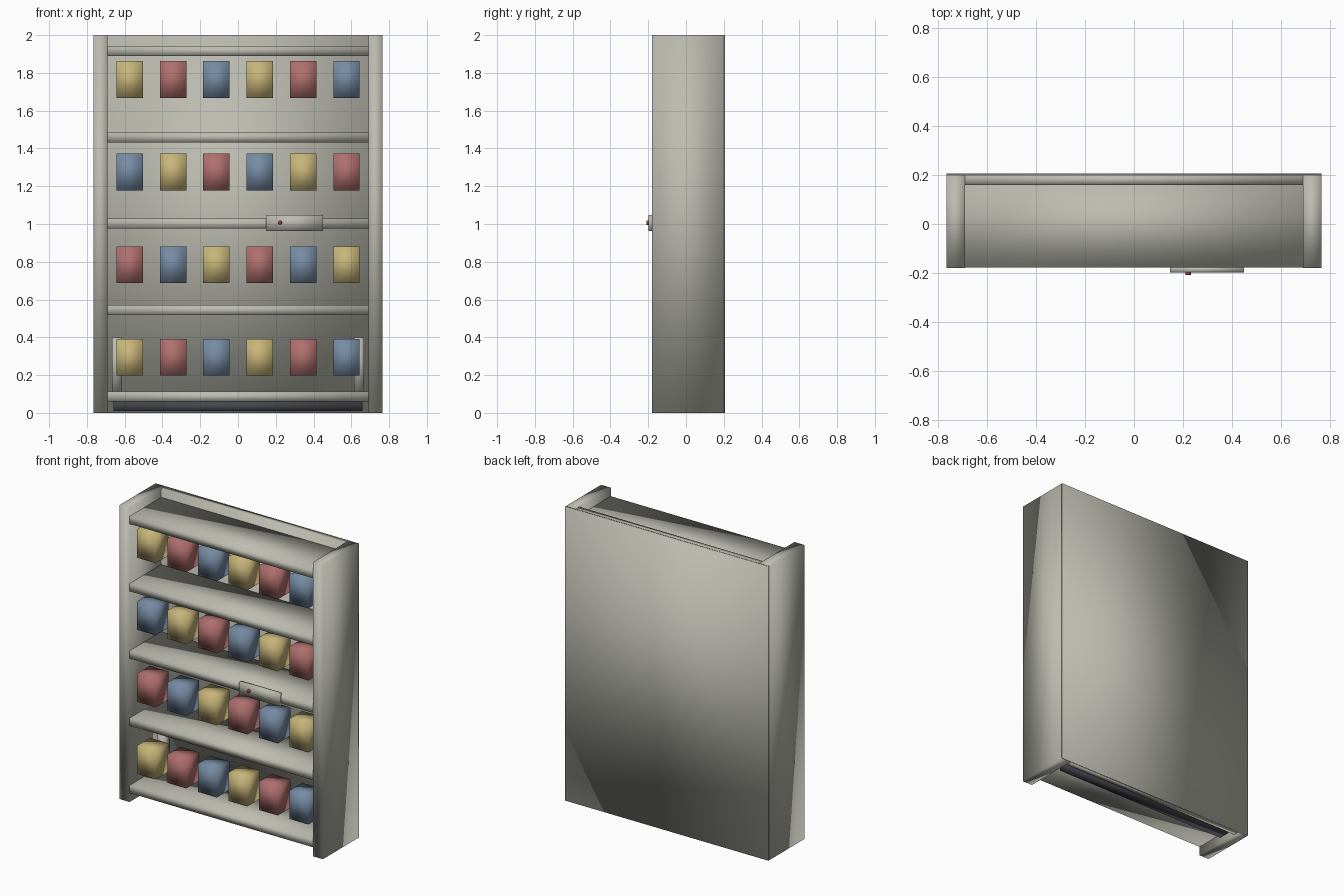
import bpy
import bmesh
from math import radians
from mathutils import Matrix

default = bpy.data.objects.get("Cube")
if default:
    bpy.data.objects.remove(default, do_unlink=True)


def material(name, rgb):
    mat = bpy.data.materials.new(name)
    mat.use_nodes = True
    mat.diffuse_color = (*rgb, 1)
    mat.node_tree.nodes["Principled BSDF"].inputs["Base Color"].default_value = (*rgb, 1)
    return mat


grey = material("warm grey", (0.50, 0.50, 0.44))
dark = material("dark slate", (0.06, 0.06, 0.075))
yellow = material("mustard yellow", (0.57, 0.46, 0.19))
red = material("dusty red", (0.43, 0.16, 0.155))
blue = material("slate blue", (0.18, 0.26, 0.37))
button_red = material("button red", (0.32, 0.06, 0.06))


def finish(name, bm, mat):
    mesh = bpy.data.meshes.new(name)
    bm.to_mesh(mesh)
    bm.free()
    mesh.materials.append(mat)
    mesh.shade_smooth()
    obj = bpy.data.objects.new(name, mesh)
    bpy.context.collection.objects.link(obj)
    return obj


def box(name, xs, ys, zs, mat):
    """Box given by its (low, high) range on each axis."""
    spans = (xs, ys, zs)
    centre = [(low + high) / 2 for low, high in spans]
    size = [high - low for low, high in spans]
    bm = bmesh.new()
    bmesh.ops.create_cube(bm, size=1, matrix=Matrix.LocRotScale(centre, None, size))
    return finish(name, bm, mat)


def mirrored_pair(name, inner, outer, ys, zs, mat):
    box("left_" + name, (inner, outer), ys, zs, mat)
    box("right_" + name, (-outer, -inner), ys, zs, mat)


# Cabinet shell
HALF, INNER = 0.765, 0.69
FRONT = -0.18
mirrored_pair("side_panel", INNER, HALF, (FRONT, 0.2), (0, 2), grey)
box("back_panel", (-INNER, INNER), (0.16, 0.2), (0, 2), grey)
box("back_sheet", (-HALF, HALF), (0.2, 0.207), (0, 2), grey)

# Five evenly spaced shelves, let into the side panels
for i in range(5):
    z = 0.06 + 0.4575 * i
    box(f"shelf_{i + 1}", (-INNER - 0.01, INNER + 0.01), (FRONT + 0.002, 0.162),
        (z, z + 0.053), grey)

# Base bar and short posts at the back of the lowest bay
box("base_bar", (-0.66, 0.66), (0.06, 0.14), (0.01, 0.06), dark)
mirrored_pair("rear_post", 0.615, 0.668, (0.09, 0.14), (0.11, 0.4), grey)

# Stored boxes, with the colour order stepping along by one each row
palette = (yellow, red, blue)
for row in range(4):
    z = 1.765 - 0.49 * row
    for col in range(6):
        x = -0.573 + 0.2295 * col
        box(f"stored_box_{row + 1}_{col + 1}", (x - 0.07, x + 0.07),
            (-0.165, -0.03), (z - 0.097, z + 0.097), palette[(col - row) % 3])

# Latch plate with its button on the middle shelf
box("latch_plate", (0.147, 0.45), (-0.198, FRONT + 0.004), (0.962, 1.048), grey)
bm = bmesh.new()
bmesh.ops.create_cone(
    bm, cap_ends=True, segments=16, radius1=0.011, radius2=0.011, depth=0.012,
    matrix=Matrix.Translation((0.222, -0.202, 1.007)) @ Matrix.Rotation(radians(90), 4, "X"))
finish("latch_button", bm, button_red)
